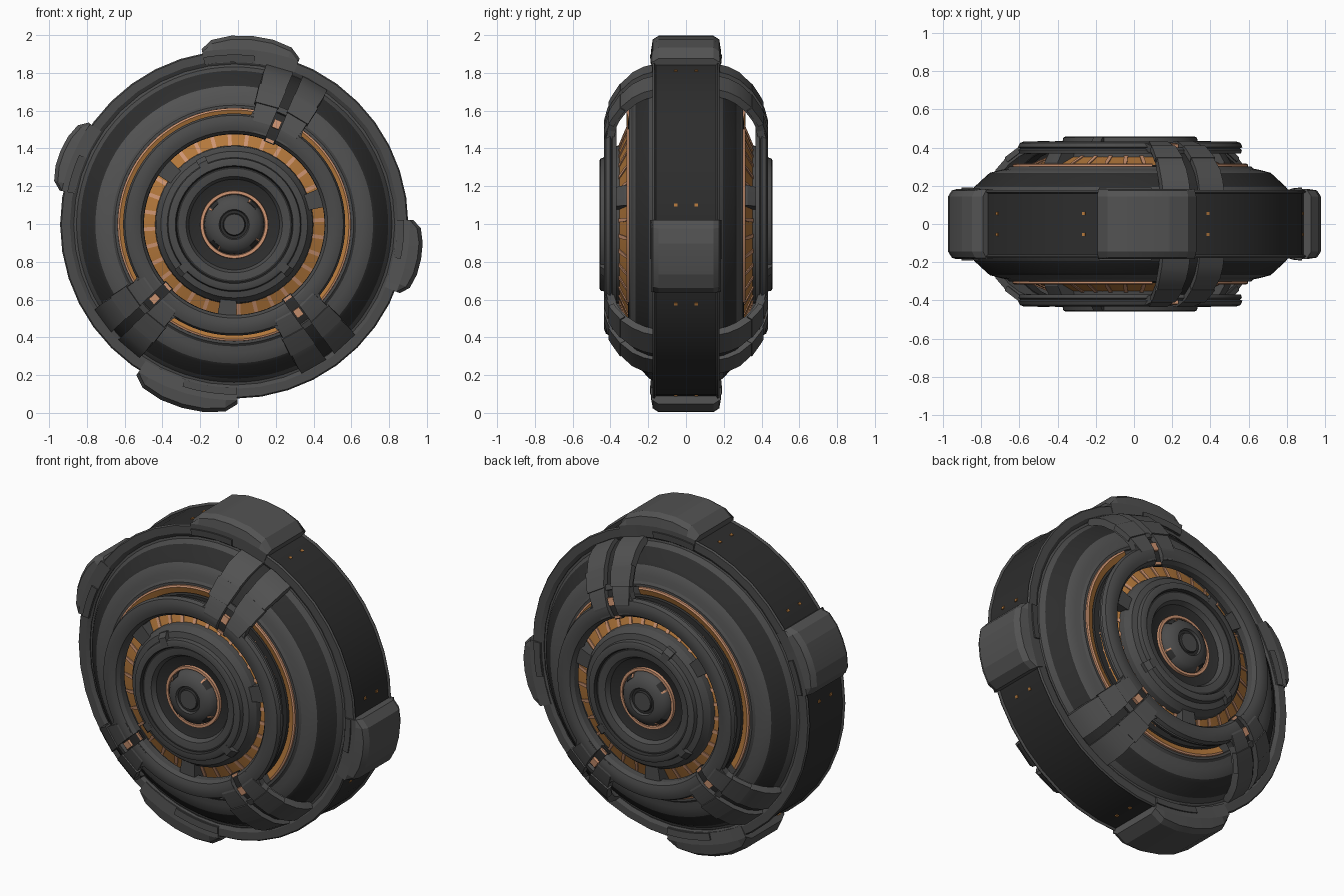
import bpy, bmesh, math

if "Cube" in bpy.data.objects:
    bpy.data.objects.remove(bpy.data.objects["Cube"])

CX, CZ = -0.02, 0.997            # wheel centre, axis along y
ARMS = (67, 223, 306)            # spoke arm angles in degrees
# tread lobes: centre angle, half span, extra radius
LOBES = ((84.5, 16, 0), (157, 12, -.004), (254, 17, .006), (349.5, 12, .003))


def material(name, col):
    m = bpy.data.materials.new(name)
    m.diffuse_color = (*col, 1)
    m.use_nodes = True
    m.node_tree.nodes["Principled BSDF"].inputs["Base Color"].default_value = m.diffuse_color
    return m


MATS = {
    'g': material("mid_grey", (0.070, 0.070, 0.070)),
    'l': material("light_grey", (0.085, 0.085, 0.085)),
    'd': material("dark_grey", (0.026, 0.026, 0.026)),
    'o': material("amber", (0.46, 0.19, 0.045)),
    'c': material("copper", (0.62, 0.30, 0.17)),
}


def polar(r, y, deg, t=0.0):
    a = math.radians(deg)
    return (CX + r * math.cos(a) - t * math.sin(a), y, CZ + r * math.sin(a) + t * math.cos(a))


class Part:
    """One object collecting lofted pieces."""
    def __init__(self, name, smooth=30):
        self.name, self.smooth, self.bm, self.keys = name, smooth, bmesh.new(), []

    def idx(self, key):
        if key not in self.keys:
            self.keys.append(key)
        return self.keys.index(key)

    def loft(self, loops, mats='g', ring=False, open_profile=False):
        bm, k, n = self.bm, len(loops[0]), len(loops)
        vs = [[bm.verts.new(p) for p in lp] for lp in loops]
        for i in range(n if ring else n - 1):
            A, B = vs[i], vs[(i + 1) % n]
            for j in range(k - 1 if open_profile else k):
                f = bm.faces.new((A[j], A[(j + 1) % k], B[(j + 1) % k], B[j]))
                f.material_index = self.idx(mats[j % len(mats)])
        if not ring and not open_profile:
            for lp in (vs[0], vs[-1]):
                bm.faces.new(lp).material_index = self.idx(mats[0])

    def lathe(self, prof, mats='g', n=72, a0=0, a1=360, open_profile=False):
        ring = a1 - a0 >= 360
        self.loft([[polar(r, y, a0 + (a1 - a0) * i / n) for r, y in prof]
                   for i in range(n if ring else n + 1)], mats, ring, open_profile)

    def both(self, prof, *args, **kw):
        for s in (-1, 1):
            self.lathe([(r, s * y) for r, y in prof], *args, **kw)

    def strip(self, path, deg, thick, mats='g'):
        """path of (r, y, t_low, t_high); follows the radius at its edges; both sides of the wheel"""
        for s in (-1, 1):
            loops = []
            for i, (r, y, lo, hi) in enumerate(path):
                p, q = path[max(i - 1, 0)], path[min(i + 1, len(path) - 1)]
                dr, dy = q[0] - p[0], q[1] - p[1]
                L = math.hypot(dr, dy)
                r2, y2 = r + dy / L * thick, y - dr / L * thick
                loops.append([polar(math.sqrt(R * R - t * t), s * Y, deg, t)
                              for R, Y, t in ((r, y, lo), (r, y, hi), (r2, y2, hi), (r2, y2, lo))])
            self.loft(loops, mats)

    def done(self):
        bm = self.bm
        bmesh.ops.recalc_face_normals(bm, faces=bm.faces)
        for f in bm.faces:
            f.smooth = True
        for e in bm.edges:
            e.smooth = len(e.link_faces) == 2 and e.calc_face_angle(0) < math.radians(self.smooth)
        me = bpy.data.meshes.new(self.name)
        bm.to_mesh(me)
        bm.free()
        for k in self.keys:
            me.materials.append(MATS[k])
        bpy.context.collection.objects.link(bpy.data.objects.new(self.name, me))


# outer tread band with raised edge lips
p = Part("tread_band", 15)
p.lathe([(.85, -.165), (.87, -.178), (.915, -.178), (.922, -.168), (.910, -.160),
         (.910, .160), (.922, .168), (.915, .178), (.87, .178), (.85, .165)],
        'ggggdggggd', n=40)
p.done()

# raised tread lobes with tapered ends, plus flange panels at their sides
p, q = Part("tread_lobes", 12), Part("flange_panels")
for c, h, extra in LOBES:
    loops = []
    for t, R in ((-1, .945), (-.78, .985), (-.4, 1.0), (0, 1.003), (.4, 1.0), (.78, .985), (1, .945)):
        R += extra
        half = [(.86, .178), (.93, .184), (R - .02, .176), (R, .145)]
        sec = [(r, -y) for r, y in half] + half[::-1]
        loops.append([polar(r, y, c + t * h) for r, y in sec])
    p.loft(loops, 'l')
    q.both([(.862, .17), (.862, .186), (.90, .190), (.90, .17)], 'g', n=8, a0=c - h * .1, a1=c + h)
p.done()
q.done()

# small amber marker studs beside each lobe
p = Part("marker_studs")
for c, h, extra in LOBES:
    for a in (c - h - 5, c + h + 5):
        for y in (-.055, .055):
            p.lathe([(.895, y - .009), (.914, y - .009), (.914, y + .009), (.895, y + .009)],
                    'o', n=1, a0=a - .5, a1=a + .5)
p.done()

# wheel body shell, running inward under the cover ring
p = Part("wheel_body")
p.both([(.87, .155), (.835, .165), (.815, .195), (.75, .255), (.735, .268), (.68, .283),
        (.645, .290), (.632, .302), (.618, .302), (.614, .292), (.57, .292), (.56, .305), (.52, .308)],
       'ggddllggggdd', n=80, open_profile=True)
p.done()

# amber strips set in the body around the cover ring, with a thin copper outer wall
p = Part("outer_glow_strips")
for i, a in enumerate(ARMS):
    b = ARMS[(i + 1) % 3] + (360 if i == 2 else 0)
    p.both([(.619, .285), (.617, .312), (.607, .316), (.572, .304), (.572, .285)], 'ccooo',
           n=round((b - a) / 5), a0=a + 12, a1=b - 12)
p.done()

# inner amber cone with copper ribs
p = Part("glow_cone")
p.both([(.53, .305), (.40, .360)], 'o', n=72, open_profile=True)
p.done()
p = Part("glow_ribs")
for i in range(32):
    p.strip([(.405, .363, -.010, .010), (.485, .330, -.010, .010), (.53, .310, -.005, .005)],
            i * 11.25 + 3, .012, 'c')
p.done()

# cover ring in three sectors split at the arms
p = Part("cover_ring")
for i, a in enumerate(ARMS):
    b = ARMS[(i + 1) % 3] + (360 if i == 2 else 0)
    p.both([(.478, .368), (.480, .405), (.495, .425), (.52, .433), (.555, .433),
            (.578, .424), (.588, .402), (.575, .395), (.585, .388), (.58, .368)],
           'g', n=round((b - a) / 4), a0=a + 3, a1=b - 3)
p.done()

# bridges that interrupt the inner amber ring
p = Part("ring_bridges")
for a in (17, 141, 265.5):
    p.both([(.39, .35), (.39, .40), (.49, .40), (.535, .325), (.535, .30)], 'g', n=4,
           a0=a - 6, a1=a + 6)
p.done()

# paired arms curving from the cover ring out to the tread, with dark channel and pins
p, q, pin = Part("arms", 20), Part("arm_channels"), Part("arm_pins")
PATH = ((.50, .428, .10), (.56, .434, .125), (.62, .418, .140), (.69, .390, .150),
        (.76, .345, .160), (.82, .285, .172), (.852, .225, .174), (.868, .165, .174))
for a in ARMS:
    for sgn in (-1, 1):
        p.strip([(r, y, sgn * .027, sgn * w) for r, y, w in PATH], a, .04, 'l')
        # flared fillet where arm meets ring
        p.strip([(.555, .425, sgn * .10, sgn * .17), (.59, .42, sgn * .10, sgn * .145),
                 (.64, .405, sgn * .10, sgn * .137)], a, .04)
        # raised plate on the arm bend
        p.strip([(.66, .410, sgn * .024, sgn * .153), (.69, .394, sgn * .024, sgn * .156),
                 (.76, .349, sgn * .024, sgn * .168)], a, .03, 'l')
    q.strip([(.47, .40, -.03, .03)] + [(r - .016, y - .024, -.03, .03) for r, y, w in PATH[1:]],
            a, .016, 'd')
    pin.strip([(.555, .424, -.02, .02), (.60, .418, -.02, .02)], a, .03, 'c')
    pin.strip([(.475, .408, -.022, .022), (.49, .408, -.022, .022)], a, .02, 'c')
    # mid grey bar across the channel
    p.strip([(.64, .40, -.03, .03), (.67, .388, -.03, .03)], a, .03)
p.done()
q.done()
pin.done()

# stepped hub dish
p = Part("hub_dish")
p.both([(.42, .345), (.414, .385), (.40, .402), (.388, .42), (.355, .428), (.350, .452), (.340, .457),
        (.312, .457), (.305, .440), (.295, .440), (.255, .432), (.240, .405), (.178, .385),
        (.10, .385)], 'gggggggddggdd', n=64, open_profile=True)
p.done()

# clips on the hub edge
p = Part("hub_clips")
for a in (117, 221, 319):
    p.both([(.325, .44), (.325, .458), (.37, .455), (.395, .43), (.395, .40)], 'g',
           n=3, a0=a - 4, a1=a + 4)
p.done()

# copper ring around the hub cap
p = Part("hub_copper_ring")
p.both([(.181, .38), (.179, .402), (.163, .402), (.159, .38)], 'c', n=48)
p.done()

# domed hub cap with recessed centre and dark notches
p = Part("hub_cap")
p.both([(.160, .38), (.155, .405), (.135, .430), (.10, .446), (.080, .449), (.074, .435),
        (.060, .435), (.055, .446), (.0001, .446)], 'gggggddg', n=40, open_profile=True)
p.done()
p = Part("hub_notches")
for a in (45, 135, 225, 315):
    p.both([(.158, .39), (.157, .408), (.139, .431), (.135, .42)], 'd', n=3, a0=a - 9, a1=a + 9)
    p.both([(.158, .39), (.158, .409), (.141, .432), (.135, .42)], 'c', n=2, a0=a + 10, a1=a + 14)
p.done()
